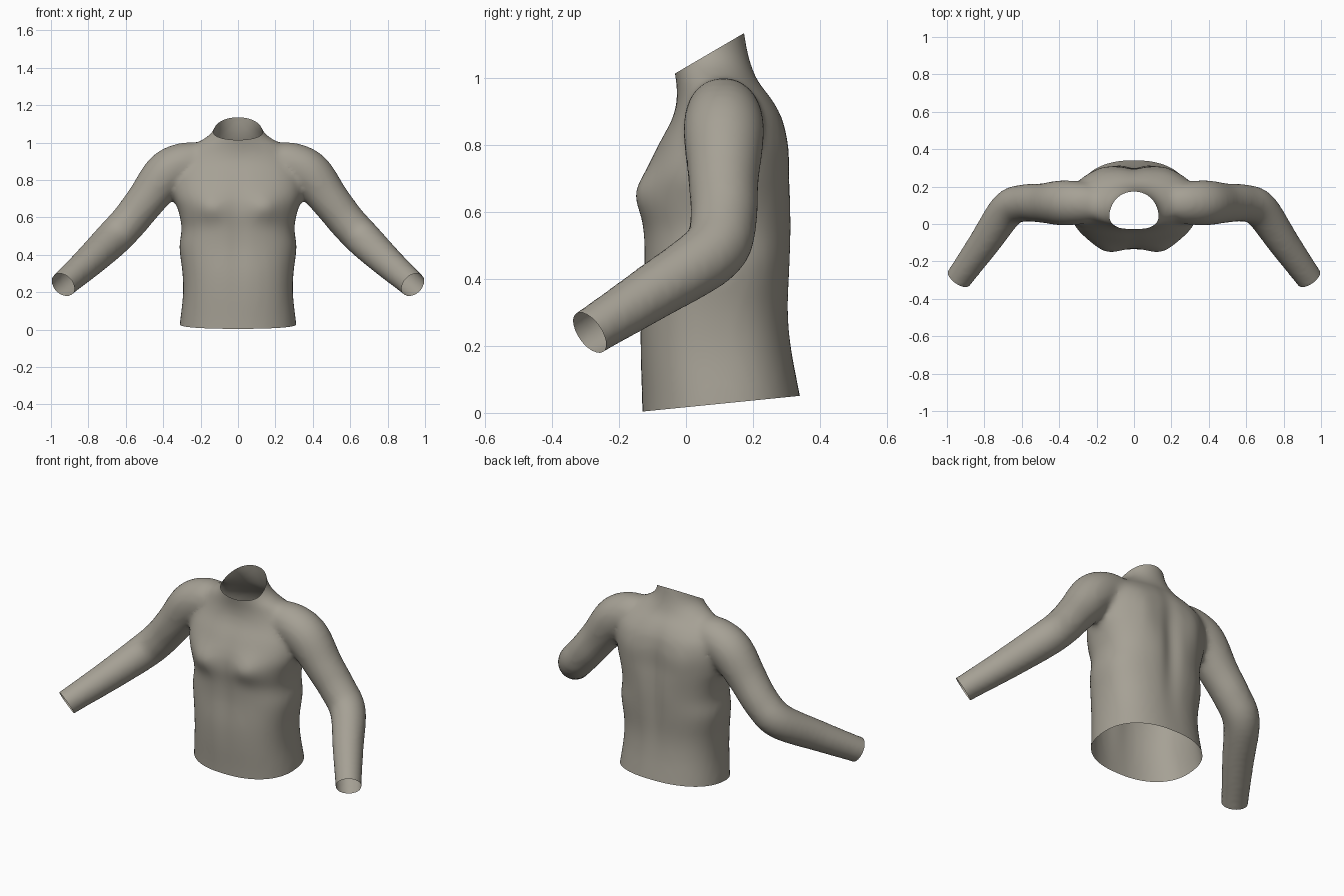
import bpy
import bmesh
import math
from mathutils import Vector

cube = bpy.data.objects.get("Cube")
if cube:
    bpy.data.objects.remove(cube, do_unlink=True)

SIDES = 40


def smooth_rows(rows, steps):
    """Catmull-Rom interpolation through rows of numbers."""
    rows = [Vector(r) for r in rows]
    out = []
    for i in range(len(rows) - 1):
        a, b, c, d = (rows[min(max(i + k, 0), len(rows) - 1)] for k in (-1, 0, 1, 2))
        for s in range(steps):
            t = s / steps
            out.append(b + (c - a) * (t / 2)
                       + (2 * a - 5 * b + 4 * c - d) * (t * t / 2)
                       + (3 * b - a - 3 * c + d) * (t ** 3 / 2))
    return out + [rows[-1]]


def loft(bm, rings):
    """Closed, capped skin over a list of rings."""
    rings = [[bm.verts.new(p) for p in ring] for ring in rings]
    for r, s in zip(rings, rings[1:]):
        for i in range(SIDES):
            j = (i + 1) % SIDES
            bm.faces.new((r[i], r[j], s[j], s[i]))
    bm.faces.new(rings[0])
    bm.faces.new(rings[-1])


def power(v, e):
    return math.copysign(abs(v) ** e, v)


def torso_ring(row):
    z, half, front, back, n = row
    mid, depth = (front + back) / 2, (back - front) / 2
    ring = []
    for i in range(SIDES):
        a = math.tau * i / SIDES
        ring.append(Vector((half * power(math.cos(a), 2 / n),
                            mid + depth * power(math.sin(a), 2 / n), z)))
    return ring


def sleeve_rings(rows, side):
    rings = []
    for i, row in enumerate(rows):
        before, after = rows[max(i - 1, 0)], rows[min(i + 1, len(rows) - 1)]
        along = (after - before).to_3d().normalized()
        u = along.cross(Vector((0, 1, 0))).normalized()
        v = along.cross(u)
        ring = []
        for k in range(SIDES):
            a = math.tau * k / SIDES
            p = row.to_3d() + (u * math.cos(a) + v * math.sin(a)) * row[3]
            ring.append(Vector((p.x * side, p.y, p.z)))
        rings.append(ring)
    return rings


# Torso and collar: height, half width, front, back, squareness
torso = [
    (-.12, .325, -.13, .37, 2.3), (.03, .312, -.132, .345, 2.3),
    (.18, .295, -.138, .318, 2.4), (.3, .297, -.138, .308, 2.4),
    (.44, .314, -.128, .314, 2.4), (.54, .302, -.13, .318, 2.4),
    (.63, .318, -.138, .316, 2.4), (.71, .342, -.125, .31, 2.4),
    (.8, .345, -.085, .307, 2.4), (.88, .33, -.042, .29, 2.3),
    (.94, .3, -.028, .258, 2), (.985, .25, -.03, .222, 1.8),
    (1.025, .175, -.036, .202, 1.9), (1.07, .13, -.042, .188, 2),
    (1.13, .118, -.046, .176, 2), (1.22, .115, -.05, .165, 2)]

# Sleeve: centre and radius from inside the shoulder to past the cuff
sleeve = [
    (.2, .11, .9, .1), (.29, .112, .885, .115), (.385, .113, .83, .121),
    (.49, .112, .695, .106), (.585, .112, .575, .1), (.675, .078, .48, .098),
    (.8, -.1, .36, .085), (.935, -.288, .24, .072), (1.02, -.406, .16, .07)]

bm = bmesh.new()
loft(bm, [torso_ring(r) for r in smooth_rows(torso, 4)])
for side in (-1, 1):
    loft(bm, sleeve_rings(smooth_rows(sleeve, 5), side))
bmesh.ops.recalc_face_normals(bm, faces=bm.faces)
mesh = bpy.data.meshes.new("sweater")
bm.to_mesh(mesh)
bm.free()
sweater = bpy.data.objects.new("sweater", mesh)
bpy.context.collection.objects.link(sweater)

# Fuse the volumes into one soft skin
fuse = sweater.modifiers.new("fuse", 'REMESH')
fuse.mode = 'VOXEL'
fuse.voxel_size = 0.016
soften = sweater.modifiers.new("soften", 'SMOOTH')
soften.factor = 0.5
soften.iterations = 10
fused = bpy.data.meshes.new_from_object(
    sweater.evaluated_get(bpy.context.evaluated_depsgraph_get()))
sweater.modifiers.clear()

bm = bmesh.new()
bm.from_mesh(fused)


def bump(v, width):
    return math.exp(-(v / width) ** 2)


# Chest fullness, breastbone dip, spine groove and shoulder blades
for v in bm.verts:
    x, y, z = v.co
    if abs(x) > .34:
        continue
    if y < .08:
        w = min(1, (.08 - y) / .12)
        v.co.y -= w * .026 * bump(abs(x) - .15, .08) * bump(z - .655, .07)
        v.co.y += w * .008 * bump(x, .05) * bump(z - .5, .3)
    else:
        w = min(1, (y - .08) / .12)
        v.co.y -= w * .02 * bump(x, .05) * bump(z - .6, .28)
        v.co.y += w * .01 * bump(abs(x) - .17, .07) * bump(z - .75, .13)

# Open the hem, collar and cuffs
cuts = [((0, 0, .017), (0, .1, -1)), ((0, -.04, 1.01), (0, -.585, 1))]
cuts += [((.935 * s, -.288, .24), (.5 * s, -.71, -.5)) for s in (-1, 1)]
for point, normal in cuts:
    bmesh.ops.bisect_plane(bm, geom=bm.verts[:] + bm.edges[:] + bm.faces[:],
                           plane_co=point, plane_no=normal, clear_outer=True)
for f in bm.faces:
    f.smooth = True
bm.to_mesh(mesh)
bm.free()
bpy.data.meshes.remove(fused)

# Knit colour
knit = bpy.data.materials.new("warm grey knit")
knit.use_nodes = True
colour = (.38, .355, .30, 1)
knit.diffuse_color = colour
shader = knit.node_tree.nodes["Principled BSDF"]
shader.inputs["Base Color"].default_value = colour
shader.inputs["Roughness"].default_value = .9
mesh.materials.clear()
mesh.materials.append(knit)
